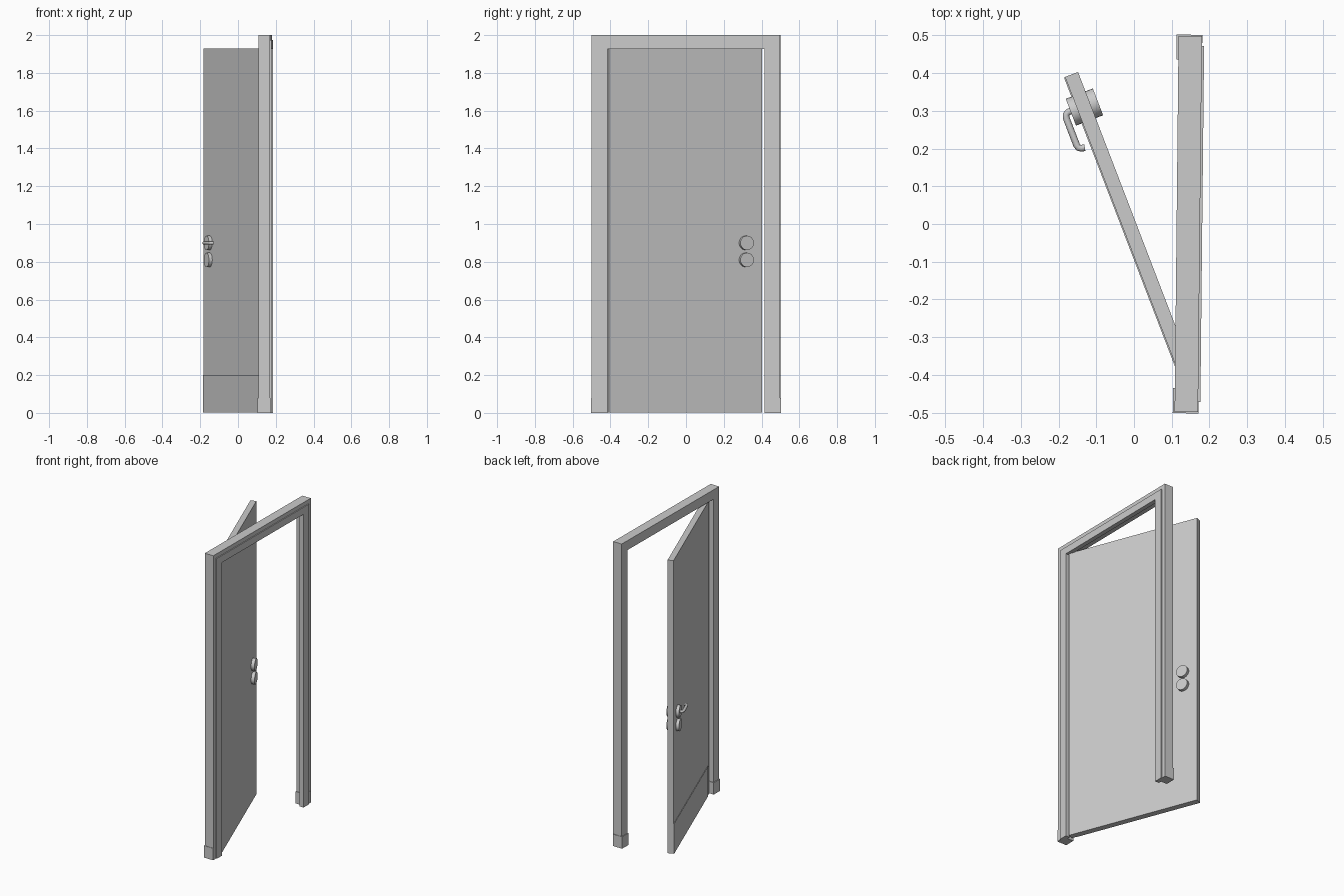
import bpy, bmesh, math
from mathutils import Matrix, Vector

if "Cube" in bpy.data.objects:
    bpy.data.objects.remove(bpy.data.objects["Cube"])

# local frames: door leaf (x along width from free edge, y through thickness) and door frame
LEAF = Matrix.Translation((-0.183, 0.39, 0)) @ Matrix.Rotation(math.radians(-69), 4, 'Z')
FRAME = Matrix.Translation((0.144, 0, 0)) @ Matrix.Rotation(math.radians(-0.6), 4, 'Z')
THICK = 0.037


def finish(name, bm, space, smooth=False):
    bmesh.ops.recalc_face_normals(bm, faces=bm.faces)
    me = bpy.data.meshes.new(name)
    bm.to_mesh(me)
    bm.free()
    ob = bpy.data.objects.new(name, me)
    ob.matrix_world = space
    bpy.context.collection.objects.link(ob)
    if smooth:
        bpy.ops.object.select_all(action='DESELECT')
        ob.select_set(True)
        bpy.context.view_layer.objects.active = ob
        bpy.ops.object.shade_smooth_by_angle(angle=math.radians(35))
    return ob


def box(name, lo, hi, space):
    bm = bmesh.new()
    lo, hi = Vector(lo), Vector(hi)
    m = Matrix.Translation((lo + hi) / 2) @ Matrix.Diagonal((*(hi - lo), 1))
    bmesh.ops.create_cube(bm, size=1, matrix=m)
    return finish(name, bm, space)


def portal(name, outer, inner, top, under, x0, x1):
    """Upside-down U with mitred corners, extruded along x."""
    bm = bmesh.new()
    out = [(-outer, 0), (-outer, top), (outer, top), (outer, 0)]
    inn = [(-inner, 0), (-inner, under), (inner, under), (inner, 0)]
    vo = [bm.verts.new((x0, y, z)) for y, z in out]
    vi = [bm.verts.new((x0, y, z)) for y, z in inn]
    faces = [bm.faces.new((vo[i], vo[i + 1], vi[i + 1], vi[i])) for i in range(3)]
    ext = bmesh.ops.extrude_face_region(bm, geom=faces, use_keep_orig=True)
    moved = [g for g in ext['geom'] if isinstance(g, bmesh.types.BMVert)]
    bmesh.ops.translate(bm, vec=(x1 - x0, 0, 0), verts=moved)
    return finish(name, bm, FRAME)


def disc(name, y0, y1, z):
    bm = bmesh.new()
    m = Matrix.Translation((0.093, (y0 + y1) / 2, z)) @ Matrix.Rotation(math.pi / 2, 4, 'X')
    bmesh.ops.create_cone(bm, cap_ends=True, segments=24, radius1=0.038, radius2=0.038,
                          depth=abs(y1 - y0), matrix=m)
    return finish(name, bm, LEAF, True)


# door frame, door stop and plinth blocks
portal("door_frame", 0.499, 0.44, 2.0, 1.938, -0.031, 0.031)
portal("door_stop", 0.472, 0.416, 1.973, 1.927, 0.008, 0.037)
for side, s in (("hinge", -1), ("latch", 1)):
    ys = sorted((s * 0.436, s * 0.502))
    box(f"plinth_{side}", (-0.036, ys[0], 0), (0.032, ys[1], 0.078), FRAME)

# door leaf with kick plate
box("door_leaf", (0, 0, 0.003), (0.868, THICK, 1.93), LEAF)
box("kick_plate", (0.001, -0.003, 0.003), (0.84, 0.001, 0.2), LEAF)

# handle and lock roses on both faces
for part, z in (("handle_rose", 0.9), ("lock_rose", 0.81)):
    disc(part + "_inside", -0.019, 0.001, z)
    disc(part + "_outside", THICK - 0.001, THICK + 0.021, z)

# lever handle: round bar swept along a bent path
path = [(0.090, -0.012), (0.090, -0.026), (0.094, -0.033), (0.102, -0.036),
        (0.180, -0.036), (0.188, -0.034), (0.192, -0.028), (0.194, -0.018)]
bm = bmesh.new()
rings = []
for i, p in enumerate(path):
    a, b = Vector(path[max(i - 1, 0)]), Vector(path[min(i + 1, len(path) - 1)])
    t = (b - a).normalized()
    ring = []
    for k in range(12):
        ang = k * math.tau / 12
        c, s = 0.009 * math.cos(ang), 0.009 * math.sin(ang)
        ring.append(bm.verts.new((p[0] - t.y * c, p[1] + t.x * c, 0.9 + s)))
    rings.append(ring)
for r, q in zip(rings, rings[1:]):
    for k in range(12):
        n = (k + 1) % 12
        bm.faces.new((r[k], r[n], q[n], q[k]))
bm.faces.new(rings[0])
bm.faces.new(rings[-1])
finish("lever_handle", bm, LEAF, True)
